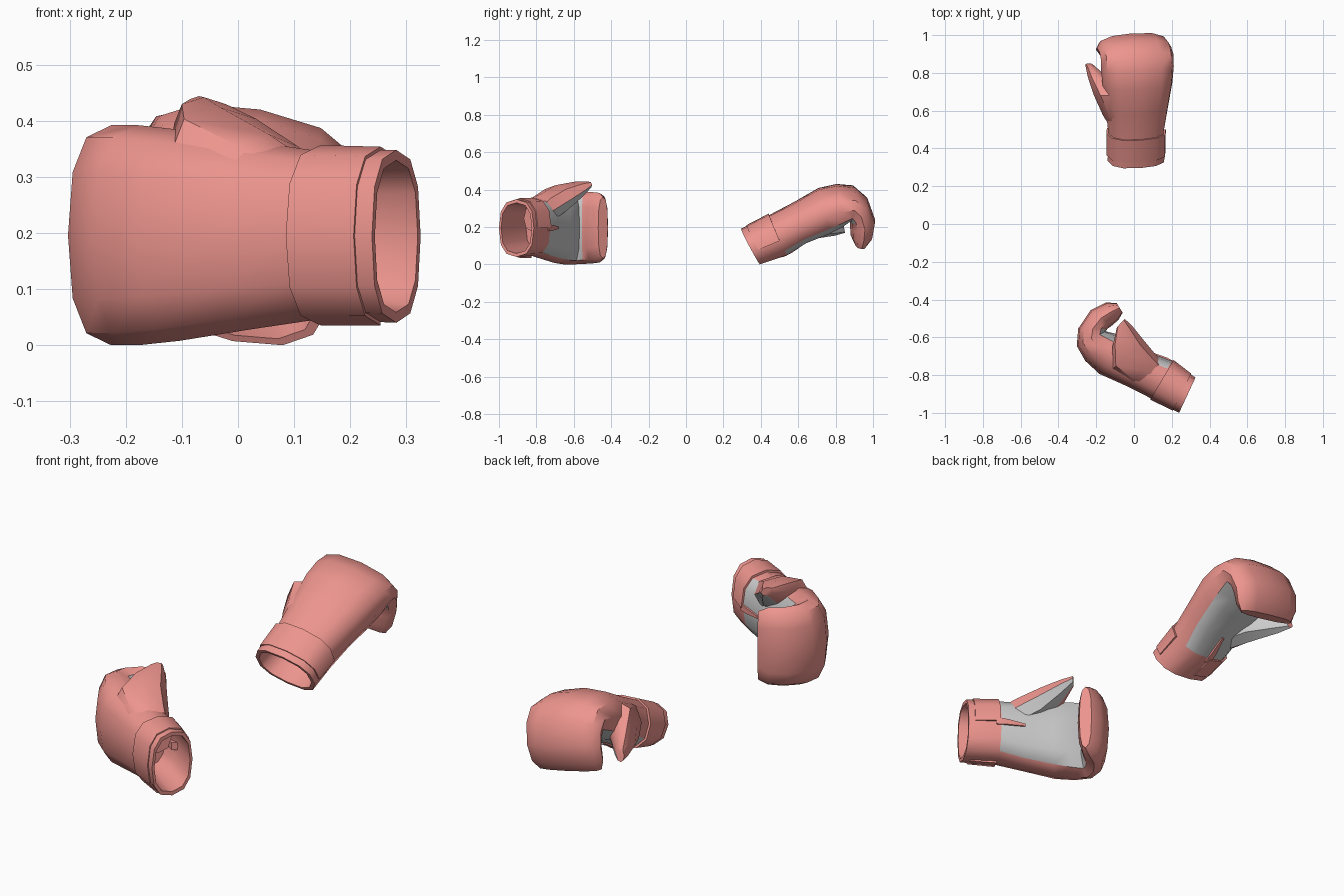
import bpy, bmesh, math
from mathutils import Vector, Matrix

if "Cube" in bpy.data.objects:
    bpy.data.objects.remove(bpy.data.objects["Cube"])


def material(name, rgb):
    m = bpy.data.materials.new(name)
    m.diffuse_color = (*rgb, 1)
    m.use_nodes = True
    m.node_tree.nodes["Principled BSDF"].inputs["Base Color"].default_value = m.diffuse_color
    return m


RED = material("red_leather", (0.85, 0.30, 0.27))
GREY = material("grey_lining", (0.55, 0.55, 0.55))

# Station: dorsal y, z / palm y, z / half width / centre x
HAND = [
    (0.285, 0.19, 0.385, 0.01, 0.154, 0.002),
    (0.44, 0.268, 0.53, 0.058, 0.15, 0.0),
    (0.57, 0.335, 0.63, 0.125, 0.168, 0.0),
    (0.70, 0.41, 0.75, 0.175, 0.188, 0.0),
    (0.80, 0.43, 0.82, 0.215, 0.196, 0.0),
    (0.89, 0.42, 0.862, 0.25, 0.196, 0.0),
    (0.96, 0.36, 0.868, 0.235, 0.194, 0.0),
    (1.00, 0.25, 0.868, 0.205, 0.190, 0.0),
    (0.985, 0.16, 0.872, 0.16, 0.186, 0.0),
    (0.95, 0.115, 0.89, 0.12, 0.165, 0.0),
]
THUMB = [
    (0.47, 0.22, 0.50, 0.10, 0.07, -0.05),
    (0.56, 0.305, 0.59, 0.108, 0.085, -0.095),
    (0.68, 0.345, 0.70, 0.115, 0.08, -0.148),
    (0.775, 0.27, 0.80, 0.12, 0.048, -0.198),
    (0.845, 0.19, 0.857, 0.13, 0.02, -0.228),
]


def mix(a, b, t):
    return tuple(p + (q - p) * t for p, q in zip(a, b))


def ring(st, scale=1.0, n=12, power=2.5):
    """Rounded cross-section between a dorsal and a palm point."""
    dy, dz, py, pz, hw, cx = st
    mid = Vector((cx, (dy + py) / 2, (dz + pz) / 2))
    half = Vector((0, (dy - py) / 2, (dz - pz) / 2)) * scale
    pts = []
    for k in range(n):
        c, s = math.cos(math.tau * k / n), math.sin(math.tau * k / n)
        u = math.copysign(abs(c) ** (2 / power), c)
        v = math.copysign(abs(s) ** (2 / power), s)
        pts.append(mid + half * v - Vector((hw * scale * u, 0, 0)))
    return pts


def loft(rings, is_grey=lambda i, j: False):
    """Skin closed rings and cap both ends; returns vertices, faces, grey flags."""
    n = len(rings[0])
    verts = [p for r in rings for p in r]
    faces, grey = [], []
    for i in range(len(rings) - 1):
        for j in range(n):
            k = (j + 1) % n
            faces.append((i * n + j, i * n + k, (i + 1) * n + k, (i + 1) * n + j))
            grey.append(is_grey(i, j))
    last = (len(rings) - 1) * n
    faces += [tuple(range(n))[::-1], tuple(range(last, last + n))]
    return verts, faces, grey + [False, False]


def glove_parts():
    # hollow cuff lining first, then the outer hand to the curled fingertips
    lining = [ring(mix(HAND[1], HAND[2], 0.6), 0.72), ring(HAND[1], 0.82), ring(HAND[0], 0.88)]
    body = loft(lining + [ring(s) for s in HAND],
                lambda i, j: 4 <= i <= 8 and 7 <= j <= 10)
    thumb = loft([ring(s, 1, 8, 2.3) for s in THUMB],
                 lambda i, j: i >= 1 and j in (4, 5))
    # strap wraps from the palm over the thumb side and the back
    low, high = mix(HAND[0], HAND[1], 0.2), mix(HAND[0], HAND[1], 0.97)
    bands = [ring(low, 0.97), ring(low, 1.04), ring(high, 1.07), ring(high, 0.97)]
    strap = loft([[b[k % 12] for b in bands] for k in range(-3, 7)])
    # raised seam running from the strap onto the palm
    seam = loft([[Vector((x, y, z)) for x, z in ((-w, t), (w, t), (w, b), (-w, b))]
                 for y, t, b, w in ((0.51, 0.10, 0.045, 0.018), (0.56, 0.12, 0.07, 0.014),
                                    (0.63, 0.14, 0.118, 0.006))])
    return {"hand": body, "thumb": thumb, "wrist_strap": strap, "palm_seam": seam}


def build_glove(side, matrix, corner):
    """Turn the glove with matrix and put its lowest bounds on corner."""
    parts = glove_parts()
    placed = {k: [matrix @ p for p in v[0]] for k, v in parts.items()}
    every = [p for v in placed.values() for p in v]
    shift = Vector([corner[a] - min(p[a] for p in every) for a in range(3)])
    for name, (_, faces, grey) in parts.items():
        mesh = bpy.data.meshes.new(f"{side}_{name}")
        mesh.from_pydata([p + shift for p in placed[name]], [], faces)
        mesh.materials.append(RED)
        mesh.materials.append(GREY)
        for poly, g in zip(mesh.polygons, grey):
            poly.material_index = int(g)
        bm = bmesh.new()
        bm.from_mesh(mesh)
        bmesh.ops.recalc_face_normals(bm, faces=bm.faces)
        bm.to_mesh(mesh)
        bm.free()
        ob = bpy.data.objects.new(f"{side}_{name}", mesh)
        bpy.context.collection.objects.link(ob)
        bpy.ops.object.select_all(action='DESELECT')
        ob.select_set(True)
        bpy.context.view_layer.objects.active = ob
        bpy.ops.object.shade_smooth_by_angle(angle=math.radians(42))


# back glove: palm down, rolled and turned a little
turn = Matrix.Rotation(math.radians(4), 3, 'Z') @ Matrix.Rotation(math.radians(11), 3, 'Y')
build_glove("back_glove", turn, (-0.258, 0.295, 0))

# front glove: mirrored and lying on its side, thumb up
c, s = math.cos(math.radians(126)), math.sin(math.radians(126))
build_glove("front_glove", Matrix(((0, c, -s), (0, s, c), (-1, 0, 0))), (-0.303, -1.0, 0))
